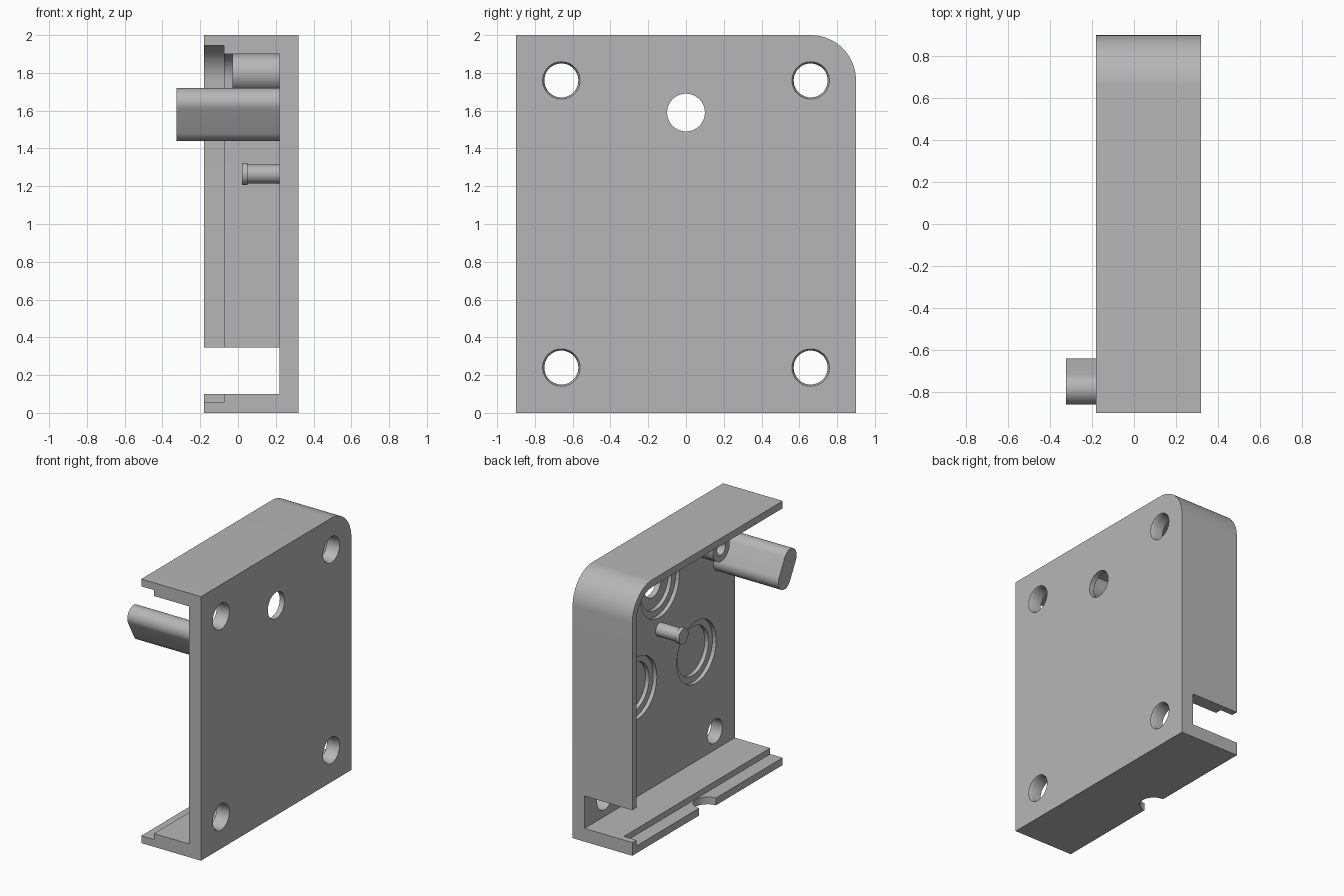
import bpy, bmesh
from math import sin, cos, pi, atan2

if "Cube" in bpy.data.objects:
    bpy.data.objects.remove(bpy.data.objects["Cube"], do_unlink=True)

grey = bpy.data.materials.new("plain grey")
grey.use_nodes = True
grey.diffuse_color = (0.47, 0.47, 0.47, 1)
grey.node_tree.nodes["Principled BSDF"].inputs["Base Color"].default_value = (0.47, 0.47, 0.47, 1)


def loft(name, a, x0, b, x1):
    """Solid along x between two (y, z) outlines of equal point count."""
    bm = bmesh.new()
    va = [bm.verts.new((x0, y, z)) for y, z in a]
    vb = [bm.verts.new((x1, y, z)) for y, z in b]
    bm.faces.new(va)
    bm.faces.new(vb)
    for i in range(len(a)):
        j = (i + 1) % len(a)
        bm.faces.new((va[i], va[j], vb[j], vb[i]))
    bmesh.ops.recalc_face_normals(bm, faces=bm.faces)
    me = bpy.data.meshes.new(name)
    bm.to_mesh(me)
    bm.free()
    me.materials.append(grey)
    ob = bpy.data.objects.new(name, me)
    bpy.context.collection.objects.link(ob)
    return ob


def prism(name, pts, x0, x1):
    return loft(name, pts, x0, pts, x1)


def arc(y, z, r, a0, a1, n):
    return [(y + r * cos(a0 + (a1 - a0) * i / n), z + r * sin(a0 + (a1 - a0) * i / n))
            for i in range(n + 1)]


def circle(y, z, r, n=48):
    return arc(y, z, r, 0, 2 * pi, n)[:-1]


def rect(y0, y1, z0, z1):
    return [(y0, z0), (y1, z0), (y1, z1), (y0, z1)]


def rounded(y0, y1, z0, z1, r):
    """Rectangle with its upper back corner rounded."""
    return [(y0, z0), (y1, z0)] + arc(y1 - r, z1 - r, r, 0, pi / 2, 20) + [(y0, z1)]


def activate(ob):
    bpy.ops.object.select_all(action='DESELECT')
    ob.select_set(True)
    bpy.context.view_layer.objects.active = ob


def cut(ob, cutter):
    activate(ob)
    mod = ob.modifiers.new("cut", 'BOOLEAN')
    mod.operation, mod.solver, mod.object = 'DIFFERENCE', 'EXACT', cutter
    bpy.ops.object.modifier_apply(modifier=mod.name)
    bpy.data.objects.remove(cutter, do_unlink=True)


INNER, OUTER, RIM = 0.22, 0.32, -0.18

# Housing shell: rounded block hollowed from the rim, open at the front
housing = prism("housing", rounded(-0.9, 0.9, 0, 2, 0.24), RIM, OUTER)
cut(housing, prism("cavity", rounded(-1.1, 0.8, 0.1, 1.9, 0.14), -0.4, INNER))
cut(housing, prism("lid_rebate", rounded(-1.1, 0.85, 0.055, 1.945, 0.19), -0.4, -0.075))
cut(housing, prism("back_opening", rect(0.7, 1.1, 0.1, 0.345), -0.4, INNER))

# Mounting holes with a small chamfer on the outside
for y in (-0.66, 0.66):
    for z in (0.24, 1.76):
        cut(housing, prism("mount_hole", circle(y, z, 0.09), 0.1, 0.5))
        cut(housing, loft("chamfer", circle(y, z, 0.085), 0.295, circle(y, z, 0.105), 0.33))

# Stepped round pockets inside the plate, the upper one pierced through
for y, z in ((0, 1.59), (-0.44, 0.925), (0.27, 0.92)):
    cut(housing, prism("pocket", circle(y, z, 0.235), 0.1, 0.25))
    cut(housing, prism("pocket_step", circle(y, z, 0.185), 0.1, 0.28))
cut(housing, prism("axle_hole", circle(0, 1.59, 0.1), 0.1, 0.5))

# Half-round notch in the bottom rim
bpy.ops.mesh.primitive_cylinder_add(vertices=48, radius=0.1, depth=0.4, location=(RIM, 0, 0))
cut(housing, bpy.context.object)

# Slanted oblong post
y0, z0, y1, z1 = -0.715, 1.515, -0.785, 1.645
t = atan2(z1 - z0, y1 - y0)
oblong = (arc(y1, z1, 0.075, t - pi / 2, t + pi / 2, 20)
          + arc(y0, z0, 0.075, t + pi / 2, t + 3 * pi / 2, 20))
post = prism("oblong_post", oblong, -0.325, INNER)

# Screw boss with a blind bore
boss = prism("screw_boss", circle(-0.38, 1.8, 0.1), -0.03, INNER)
cut(boss, prism("bore", circle(-0.38, 1.8, 0.05), -0.1, 0.15))

# Headed pin
pin = prism("pin_shaft", circle(0, 1.265, 0.05), 0.04, INNER)
head = prism("pin_head", circle(0, 1.265, 0.058), 0.02, 0.05)

for ob in (housing, post, boss, pin, head):
    ob.data.materials.clear()
    ob.data.materials.append(grey)
    for p in ob.data.polygons:
        p.material_index = 0
    activate(ob)
    bpy.ops.object.shade_smooth_by_angle(angle=pi / 6)
